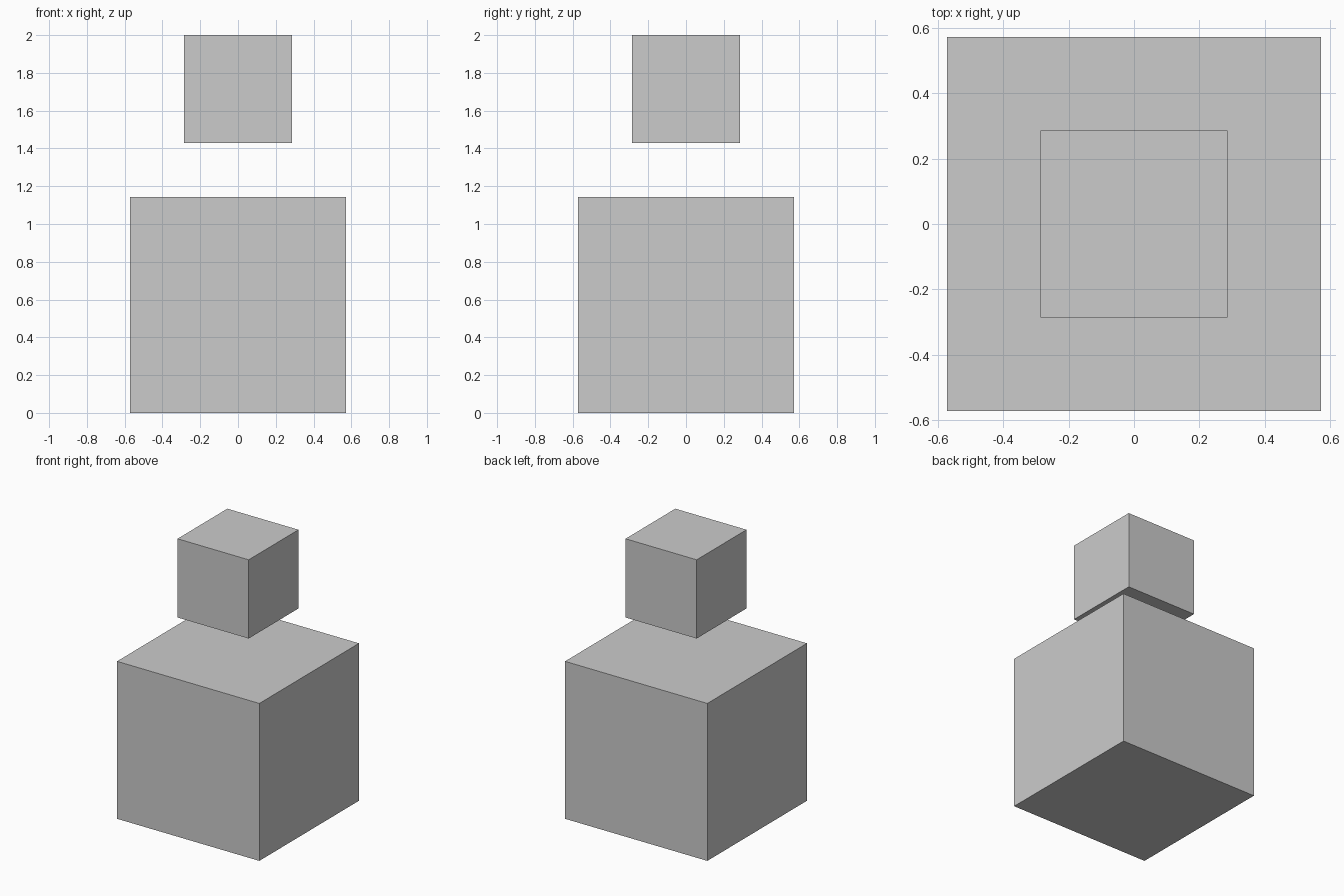
import bpy

if "Cube" in bpy.data.objects:
    bpy.data.objects.remove(bpy.data.objects["Cube"])

UNIT = 2 / 3.5  # edge of the small cube; the large one is twice that, the gap half


def cube(name, size, bottom):
    """Add a flat-shaded cube centred on the z axis, standing at height bottom."""
    bpy.ops.mesh.primitive_cube_add(size=size, location=(0, 0, bottom + size / 2))
    bpy.context.object.name = name


# Large cube on the ground
cube("lower_cube", 2 * UNIT, 0)

# Small cube floating above it
cube("upper_cube", UNIT, 2.5 * UNIT)
